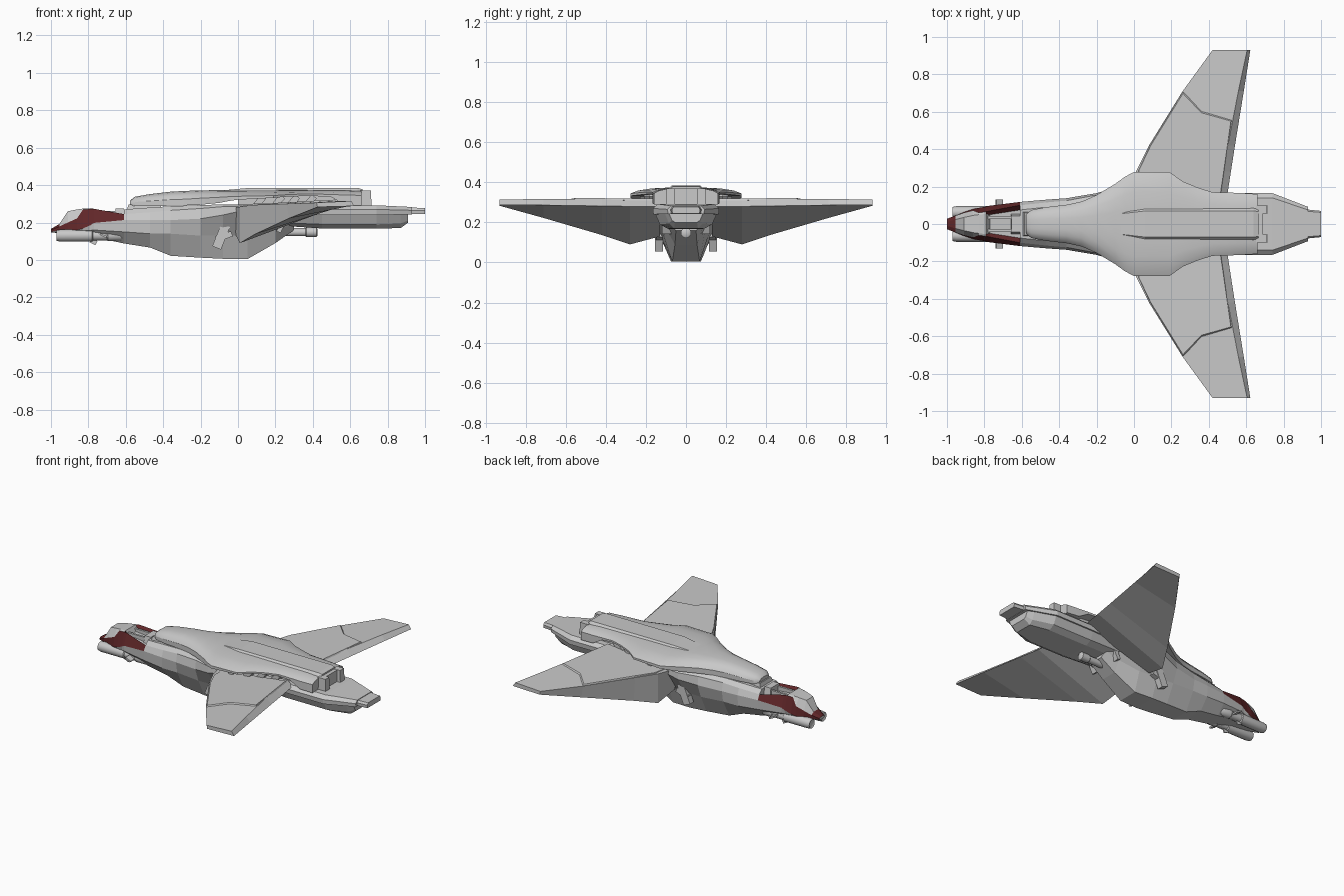
import bpy, bmesh, math
from mathutils import Matrix, Vector


def material(name, rgb):
    m = bpy.data.materials.new(name)
    m.diffuse_color = (*rgb, 1)
    return m


GREY = material("hull_grey", (0.58, 0.58, 0.58))
RED = material("canopy_red", (0.12, 0.02, 0.022))


def finish(name, bm, mirror=False, smooth=None):
    bmesh.ops.remove_doubles(bm, verts=bm.verts, dist=0.0005)
    bmesh.ops.recalc_face_normals(bm, faces=bm.faces)
    mesh = bpy.data.meshes.new(name)
    bm.to_mesh(mesh)
    bm.free()
    mesh.materials.append(GREY)
    mesh.materials.append(RED)
    ob = bpy.data.objects.new(name, mesh)
    bpy.context.collection.objects.link(ob)
    if mirror:
        mod = ob.modifiers.new("mirror", 'MIRROR')
        mod.use_axis = (False, True, False)
    if smooth:
        bpy.ops.object.select_all(action='DESELECT')
        ob.select_set(True)
        bpy.context.view_layer.objects.active = ob
        bpy.ops.object.shade_smooth_by_angle(angle=math.radians(smooth))
    return ob


def skin(name, rings, red=None, **kw):
    """Bridge closed rings of points and cap both ends."""
    bm = bmesh.new()
    vs = [[bm.verts.new(p) for p in r] for r in rings]
    n = len(vs[0])
    for i in range(len(vs) - 1):
        for j in range(n):
            k = (j + 1) % n
            f = bm.faces.new((vs[i][j], vs[i][k], vs[i + 1][k], vs[i + 1][j]))
            if red and red(i, min(j, n - 2 - j)):
                f.material_index = 1
    bm.faces.new(vs[0])
    bm.faces.new(vs[-1])
    return finish(name, bm, **kw)


def loft(name, sections, **kw):
    """Sections (x, half profile from keel to roof), mirrored across y."""
    return skin(name, [[(x, y, z) for y, z in h] + [(x, -y, z) for y, z in reversed(h)]
                       for x, h in sections], **kw)


def box(name, lo, hi, tilt=0, taper=1, mirror=False):
    """Box tilted about y, with its top scaled by taper."""
    lo, hi = Vector(lo), Vector(hi)
    bm = bmesh.new()
    bmesh.ops.create_cube(bm, size=1)
    for v in bm.verts:
        if v.co.z > 0:
            v.co.x *= taper
            v.co.y *= taper
    bmesh.ops.transform(bm, verts=bm.verts, matrix=Matrix.Translation((lo + hi) / 2)
                        @ Matrix.Rotation(math.radians(tilt), 4, 'Y')
                        @ Matrix.Diagonal((*(hi - lo), 1)))
    return finish(name, bm, mirror=mirror)


def tube(name, profile, y, z, sides=14, mirror=True):
    """Turned part along x from (x, radius) pairs."""
    return skin(name, [[(x, y + r * math.cos(2 * math.pi * a / sides),
                         z + r * math.sin(2 * math.pi * a / sides)) for a in range(sides)]
                       for x, r in profile], mirror=mirror, smooth=35)


# Nose with a slanting red glass band and a sunken cockpit behind the roof
loft("fuselage_nose", [
    (-1.0, [(.008, .148), (.024, .15), (.026, .153), (.028, .16), (.01, .166)]),
    (-.955, [(.02, .142), (.04, .148), (.044, .154), (.045, .178), (.024, .192)]),
    (-.91, [(.03, .136), (.058, .15), (.064, .157), (.06, .2), (.035, .26)]),
    (-.86, [(.038, .13), (.074, .152), (.08, .16), (.072, .222), (.046, .27)]),
    (-.83, [(.042, .128), (.08, .155), (.086, .168), (.06, .268), (.05, .274)]),
    (-.79, [(.046, .125), (.087, .158), (.093, .185), (.066, .272), (.054, .276)]),
    (-.77, [(.05, .122), (.094, .16), (.098, .198), (.07, .273), (.05, .245)]),
    (-.61, [(.06, .088), (.115, .15), (.118, .213), (.1, .245), (.075, .228)]),
], red=lambda i, j: j == 2 or (i == 0 and j > 2) or (i > 4 and j == 3))
# Main hull
loft("fuselage", [
    (-.61, [(.06, .088), (.115, .15), (.118, .213), (.1, .245), (.075, .27)]),
    (-.47, [(.065, .066), (.125, .14), (.13, .213), (.115, .255), (.09, .28)]),
    (-.36, [(.06, .022), (.125, .14), (.138, .213), (.125, .265), (.1, .287)]),
    (-.2, [(.07, .012), (.13, .13), (.165, .22), (.155, .275), (.13, .293)]),
    (-.08, [(.075, .006), (.125, .13), (.2, .24), (.2, .285), (.18, .297)]),
    (.05, [(.068, .004), (.11, .13), (.2, .27), (.195, .288), (.16, .297)]),
    (.2, [(.055, .09), (.095, .16), (.17, .27), (.165, .288), (.14, .297)]),
    (.3, [(.05, .16), (.09, .19), (.15, .27), (.14, .288), (.12, .297)]),
])

# Cockpit frame and collar in front of the dorsal shell
box("canopy_frame", (-.79, .028, .232), (-.63, .042, .262), mirror=True)
box("canopy_collar", (-.66, -.055, .22), (-.605, .055, .276), taper=.8)
box("neck_deck", (-.6, -.07, .25), (-.4, .07, .295), taper=.85)

# Smooth dorsal shell
shell = [(-.577, .05, .292, .303, .318), (-.55, .075, .288, .31, .338),
         (-.47, .09, .288, .315, .352), (-.36, .103, .29, .322, .365),
         (-.28, .12, .292, .325, .369), (-.2, .155, .295, .33, .372),
         (-.1, .215, .305, .335, .373), (-.05, .252, .315, .338, .373),
         (0, .278, .322, .34, .374), (.19, .278, .332, .344, .374),
         (.26, .228, .338, .349, .374), (.34, .195, .341, .352, .374),
         (.42, .17, .341, .352, .374), (.5, .168, .335, .35, .374),
         (.57, .166, .295, .347, .374), (.66, .16, .29, .345, .37)]
loft("dorsal_shell", [(x, [(w * .6, b), (w, b), (w, r), (w * .86, r + (t - r) * .5),
                           (w * .62, r + (t - r) * .85), (w * .3, t)])
                      for x, w, b, r, t in shell], smooth=32)

# Raised spine on the shell
loft("spine", [(-.07, [(.06, .36), (.066, .368), (.055, .373)]),
               (.06, [(.088, .355), (.084, .37), (.07, .385)]),
               (.64, [(.088, .345), (.084, .37), (.07, .385)]),
               (.665, [(.085, .34), (.08, .365), (.066, .378)])])
box("spine_end_block", (.64, -.09, .285), (.69, .09, .368), taper=.95)
box("spine_end_post", (.65, .055, .285), (.714, .1, .37), taper=.9, mirror=True)

# Support deck and slanted ribs below the shell
box("shell_deck", (0, -.1, .26), (.66, .1, .345))
for i, (x, w) in enumerate([(.1, .23), (.2, .21), (.28, .185), (.37, .165)]):
    box("shell_rib_%d" % (i + 1), (x, .09, .285), (x + .035, w, .347), 40, mirror=True)

# Tail boom: upper deck, lower hull and tip
loft("tail_deck", [(.1, [(.16, .24), (.165, .27), (.14, .292)]),
                   (.74, [(.163, .24), (.165, .27), (.14, .292)]),
                   (.93, [(.09, .243), (.092, .265), (.075, .283)])])
loft("tail_tip", [(.9, [(.078, .245), (.08, .265), (.07, .28)]),
                  (1.0, [(.068, .245), (.07, .265), (.062, .278)])])
loft("tail_hull", [(.2, [(.07, .185), (.12, .2), (.15, .245)]),
                   (.45, [(.09, .168), (.13, .19), (.155, .245)]),
                   (.74, [(.09, .168), (.13, .19), (.155, .245)]),
                   (.87, [(.06, .17), (.085, .195), (.105, .245)]),
                   (.91, [(.055, .2), (.07, .21), (.085, .245)])])

# Swept wedge wings: front top, rear top, rear bottom, front bottom
stations = [(.13, (-.03, .275), (.455, .312), (.495, .28), (-.01, .13)),
            (.28, (.01, .284), (.475, .315), (.518, .28), (.01, .09)),
            (.42, (.08, .294), (.502, .316), (.54, .282), (.09, .137)),
            (.71, (.26, .3), (.558, .316), (.587, .286), (.272, .222)),
            (.93, (.42, .306), (.605, .315), (.622, .288), (.425, .283))]
skin("wing", [[(x, y, z) for x, z in pts] for y, *pts in stations], mirror=True)

# Raised inner wing panel with a kinked, bevelled outer edge
panel = [(.02, .2, .284), (.028, .29, .291), (.09, .42, .302), (.262, .698, .307),
         (.36, .595, .314), (.518, .55, .322), (.462, .16, .318)]
cx, cy = .29, .4
skin("wing_panel", [[(cx + (x - cx) * 1.02, cy + (y - cy) * 1.045, z - .009) for x, y, z in panel],
                    panel], mirror=True)

# Nose cannons with drums and brackets
tube("cannon", [(-.965, .02), (-.97, .029), (-.95, .033), (-.78, .033), (-.775, .027),
                (-.7, .027), (-.695, .031), (-.63, .031), (-.615, .022)], .062, .13)
box("cannon_bracket", (-.8, .035, .12), (-.66, .075, .175), mirror=True)
box("cannon_side_fin", (-.74, .085, .125), (-.7, .13, .135), 25, mirror=True)
box("cannon_lower_fin", (-.79, .058, .085), (-.755, .066, .11), 25, mirror=True)

# Flank struts, lower centre pipe and its braces
box("flank_strut", (-.115, .115, .06), (-.065, .155, .19), 22, mirror=True)
box("flank_strut_foot", (-.12, .11, .11), (-.03, .15, .14), -20, mirror=True)
tube("lower_pipe", [(.08, .022), (.36, .022), (.365, .026), (.42, .026), (.425, .018)],
     0, .148, mirror=False)
box("pipe_brace", (.22, .01, .145), (.245, .12, .22), 25, mirror=True)
